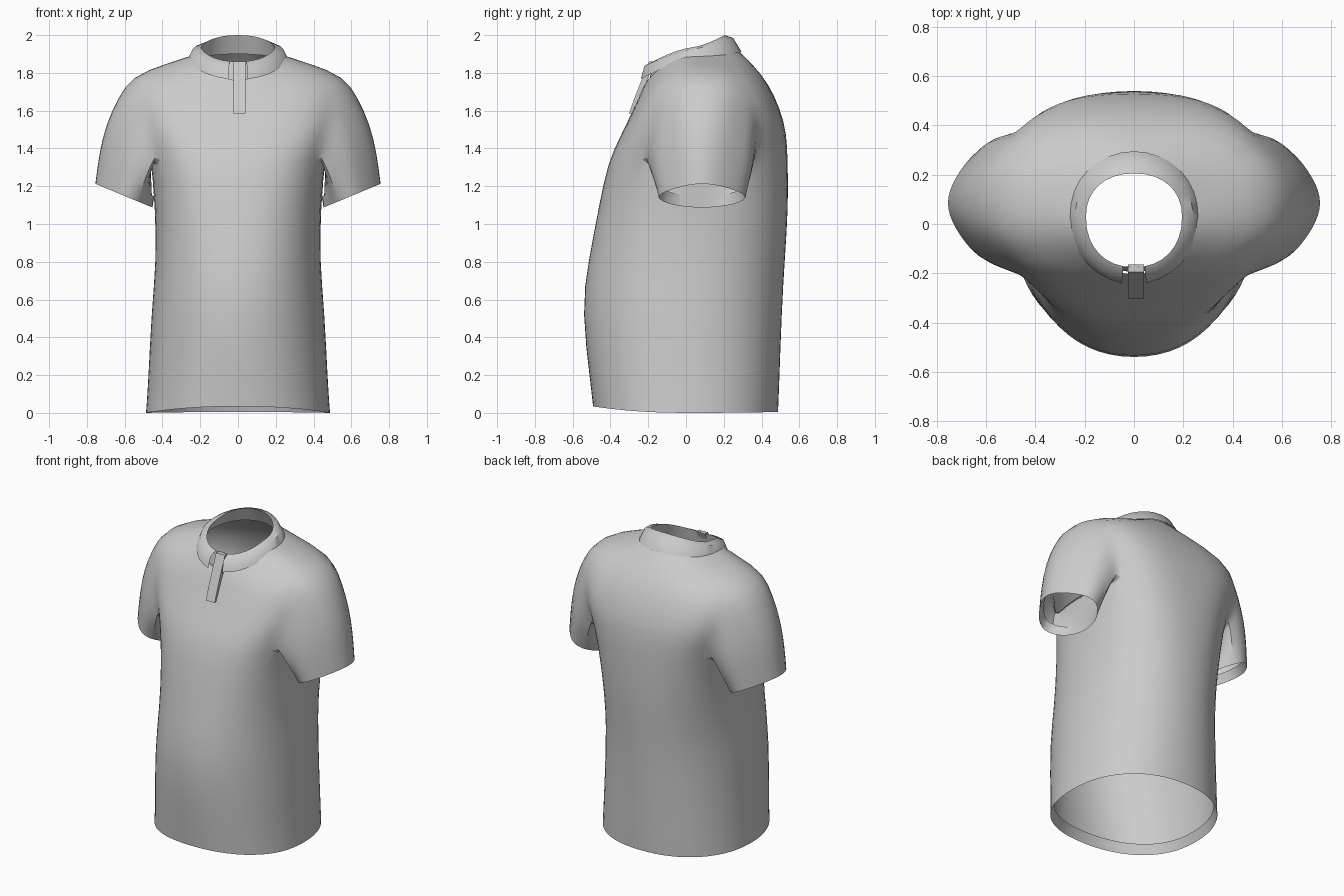
import bpy, bmesh, math
from mathutils import Vector

if "Cube" in bpy.data.objects:
    bpy.data.objects.remove(bpy.data.objects["Cube"])

N = 32


def ring_point(ring, j, yc, blend=2.0):
    """Point on a superellipse ring: (half width, y front, y back, z front, z side, z back, power)."""
    a, yf, yb, zf, zs, zb, n = ring
    t = 2 * math.pi * j / N
    c, s = math.cos(t), math.sin(t)
    x = a * math.copysign(abs(c) ** (2 / n), c)
    depth = (yb - yc) if s > 0 else (yc - yf)
    y = yc + depth * math.copysign(abs(s) ** (2 / n), s)
    z = zs + ((zb if s > 0 else zf) - zs) * abs(s) ** blend
    return Vector((x, y, z))


def finish(bm, name, levels=0):
    bmesh.ops.recalc_face_normals(bm, faces=bm.faces)
    front = min(bm.faces, key=lambda f: f.calc_center_median().y)
    if front.normal.y > 0:
        bmesh.ops.reverse_faces(bm, faces=bm.faces)
    me = bpy.data.meshes.new(name)
    bm.to_mesh(me)
    bm.free()
    ob = bpy.data.objects.new(name, me)
    bpy.context.collection.objects.link(ob)
    if levels:
        sub = ob.modifiers.new("smooth", 'SUBSURF')
        sub.levels = sub.render_levels = levels
    bpy.ops.object.select_all(action='DESELECT')
    ob.select_set(True)
    bpy.context.view_layer.objects.active = ob
    bpy.ops.object.shade_smooth_by_angle(angle=math.radians(50))
    return ob


# Shirt body: rings from the inner hem fold up to the neckline
rings = [
    (.465, -.47, .47, .10, .06, .07, 2.2),
    (.49, -.495, .49, .035, .0, .005, 2.2),
    (.48, -.505, .495, .13, .12, .12, 2.2),
    (.46, -.558, .51, .55, .55, .55, 2.1),
    (.435, -.52, .525, .8, .8, .8, 2.2),
    (.44, -.462, .545, 1.1, 1.1, 1.1, 2.4),
    (.468, -.415, .54, 1.33, 1.38, 1.34, 2.7),
    (.54, -.35, .535, 1.46, 1.52, 1.48, 2.7),
    (.57, -.288, .50, 1.59, 1.64, 1.61, 2.7),
    (.565, -.25, .44, 1.67, 1.785, 1.74, 2.4),
    (.38, -.23, .36, 1.72, 1.85, 1.84, 2.1),
    (.25, -.205, .275, 1.76, 1.89, 1.92, 2.0),
]
centres = [0, 0, 0, .0, .02, .05, .08, .09, .09, .09, .06, .03]
LOW, TOP, SPAN = 6, 9, 3

bm = bmesh.new()
crease = bm.edges.layers.float.new("crease_edge")
grid = [[bm.verts.new(ring_point(r, j, yc)) for j in range(N)]
        for r, yc in zip(rings, centres)]


def in_armhole(i, j):
    return LOW <= i < TOP and any((j - c + SPAN) % N < 2 * SPAN for c in (0, N // 2))


for i in range(len(grid) - 1):
    for j in range(N):
        if not in_armhole(i, j):
            k = (j + 1) % N
            bm.faces.new((grid[i][j], grid[i][k], grid[i + 1][k], grid[i + 1][j]))

folds = [grid[1]]

# Sleeves: armhole loop blended to a tilted cuff oval, then folded inside
loop = ([(TOP, j) for j in range(SPAN + 1)]
        + [(i, SPAN) for i in range(TOP - 1, LOW, -1)]
        + [(LOW, j) for j in range(SPAN, -SPAN - 1, -1)]
        + [(i, -SPAN) for i in range(LOW + 1, TOP)]
        + [(TOP, j) for j in range(-SPAN, 0)])
M = len(loop)


def cuff_point(k, scale, side):
    t = 2 * math.pi * k / M
    c, s = math.cos(t) * scale, math.sin(t) * scale
    y = .085 + .24 * s * (1 - .4 * max(0, c))
    return Vector((side * (.604 + .154 * c), y, 1.15 + .064 * c))


for side in (1, -1):
    start = [grid[i][(j if side > 0 else N // 2 - j) % N] for i, j in loop]
    prev = start
    for t in (.25, .5, .75, 1, 'fold'):
        new = []
        for k in range(M):
            if t == 'fold':
                p = cuff_point(k, .92, side) + Vector((-.022 * side, 0, .055))
            else:
                ang = 2 * math.pi * k / M
                b = math.sin(math.pi * t)
                p = start[k].co.lerp(cuff_point(k, 1, side), t)
                p += Vector((side * .04 * (.5 + .5 * math.cos(ang)), .01 * math.sin(ang),
                             .03 * max(0, math.cos(ang)))) * b
            new.append(bm.verts.new(p))
        for k in range(M):
            m = (k + 1) % M
            bm.faces.new((prev[k], prev[m], new[m], new[k]))
        if t == 1:
            folds.append(new)
        prev = new

# Sharp folds at the hem and cuffs
for fold in folds:
    for a, b in zip(fold, fold[1:] + fold[:1]):
        bm.edges.get((a, b))[crease] = 1.0
bmesh.ops.delete(bm, geom=[v for v in bm.verts if not v.link_faces], context='VERTS')
finish(bm, "shirt_body", 1)


def band(name, profile, first, last):
    """Strip lofted through rings over a range of columns."""
    b = bmesh.new()
    rows = [[b.verts.new(ring_point(r, j, .03, 1.3)) for j in range(first, last + 1)]
            for r in profile]
    for lo, hi in zip(rows, rows[1:]):
        for j in range(len(lo) - 1):
            b.faces.new((lo[j], lo[j + 1], hi[j + 1], hi[j]))
    bmesh.ops.remove_doubles(b, verts=b.verts, dist=1e-5)
    return finish(b, name)


# Collar: closed stand inside, turned-down flap open at the front
fold_ring = (.195, -.175, .205, 1.86, 1.935, 2.0, 2.2)
band("collar_stand", [(.225, -.195, .25, 1.76, 1.87, 1.9, 2.0), fold_ring], -8, N - 8)
band("collar_flap", [(.265, -.245, .295, 1.765, 1.875, 1.91, 2.0),
                     (.24, -.225, .25, 1.835, 1.925, 1.985, 2.0), fold_ring], -7, N - 9)

# Button placket: thin strip following the chest
bm = bmesh.new()
strip = []
for y, z in ((-.302, 1.585), (-.268, 1.68), (-.234, 1.765), (-.195, 1.86)):
    strip.append([bm.verts.new((x, y + d, z)) for x, d in
                  ((-.025, .03), (-.025, 0), (.04, 0), (.04, .03))])
for lo, hi in zip(strip, strip[1:]):
    for k in range(4):
        m = (k + 1) % 4
        bm.faces.new((lo[k], lo[m], hi[m], hi[k]))
bm.faces.new(strip[0])
bm.faces.new(strip[-1])
finish(bm, "button_placket")
